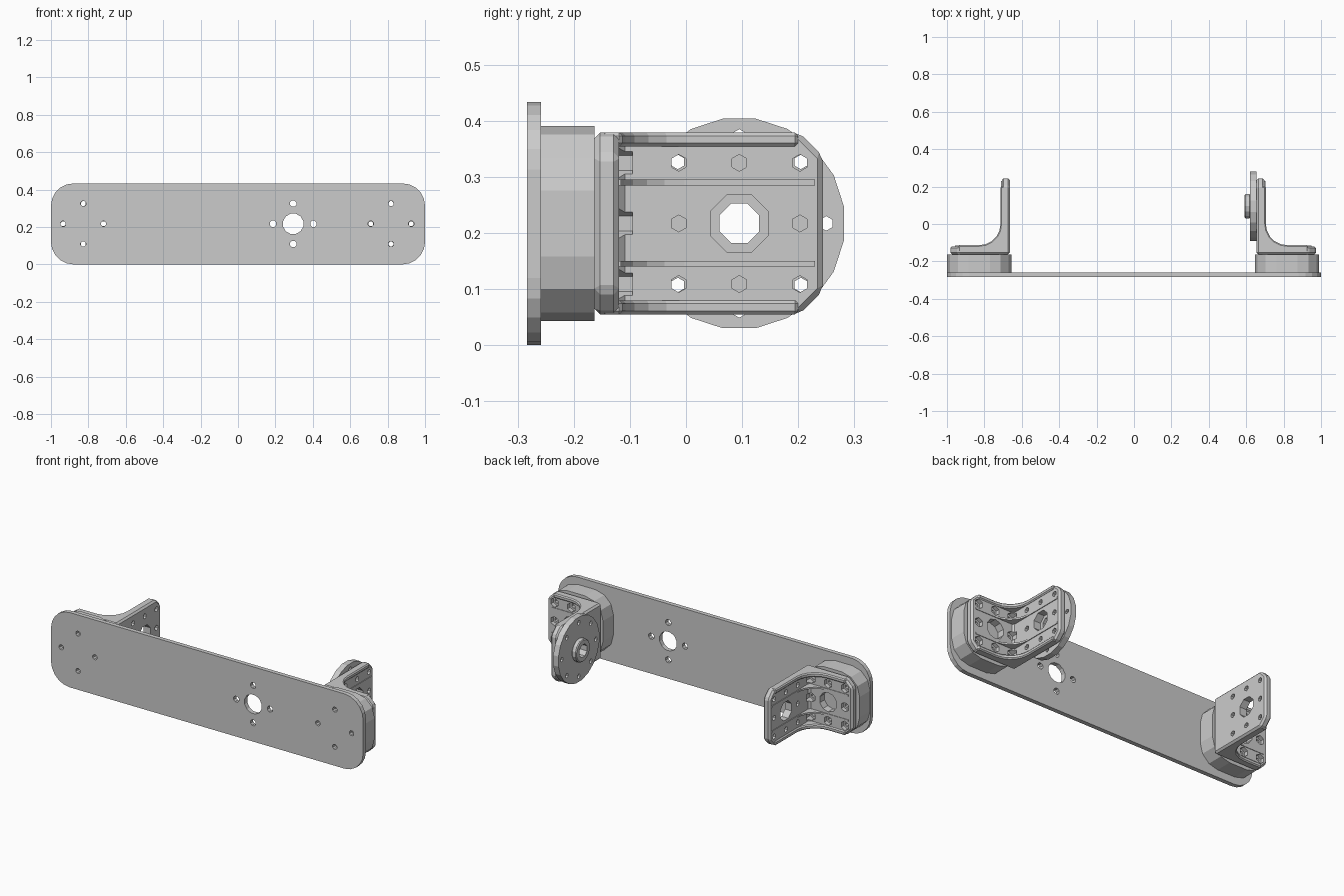
import bpy, bmesh, math

if "Cube" in bpy.data.objects:
    bpy.data.objects.remove(bpy.data.objects["Cube"])

ZC = 0.217       # height of the hole pattern centre
YC = 0.095       # depth of the wheel axis
P = 0.108        # hole spacing


def add_prism(bm, pts, axis, a, b):
    place = {'x': lambda p, t: (t, p[0], p[1]),
             'y': lambda p, t: (p[0], t, p[1]),
             'z': lambda p, t: (p[0], p[1], t)}[axis]
    f = bm.faces.new([bm.verts.new(place(p, a)) for p in pts])
    ext = bmesh.ops.extrude_face_region(bm, geom=[f])['geom']
    d = place((0, 0), b - a)
    bmesh.ops.translate(bm, vec=d, verts=[v for v in ext if isinstance(v, bmesh.types.BMVert)])


def finish(name, bm):
    bmesh.ops.recalc_face_normals(bm, faces=bm.faces)
    me = bpy.data.meshes.new(name)
    bm.to_mesh(me)
    bm.free()
    ob = bpy.data.objects.new(name, me)
    bpy.context.collection.objects.link(ob)
    return ob


def prisms(name, *parts):
    bm = bmesh.new()
    for part in parts:
        add_prism(bm, *part)
    return finish(name, bm)


def apply(ob, mod):
    bpy.context.view_layer.objects.active = ob
    bpy.ops.object.modifier_apply(modifier=mod.name)


def chamfer(ob, width):
    m = ob.modifiers.new('chamfer', 'BEVEL')
    m.width, m.segments = width, 1
    m.limit_method, m.angle_limit = 'ANGLE', math.radians(40)
    apply(ob, m)


def cut(ob, *parts):
    cutter = prisms('cutter', *parts)
    cutter.hide_render = True
    m = ob.modifiers.new('holes', 'BOOLEAN')
    m.operation, m.solver, m.object = 'DIFFERENCE', 'EXACT', cutter
    apply(ob, m)
    bpy.data.objects.remove(cutter)


def ngon(cx, cy, r, n):
    return [(cx + r * math.cos(2 * math.pi * (i + .5) / n),
             cy + r * math.sin(2 * math.pi * (i + .5) / n)) for i in range(n)]


def rounded(x0, x1, z0, z1, r, seg):
    pts = []
    for cx, cz, a0 in ((x1 - r, z1 - r, 0), (x0 + r, z1 - r, 90),
                       (x0 + r, z0 + r, 180), (x1 - r, z0 + r, 270)):
        for i in range(seg + 1):
            a = math.radians(a0 + 90 * i / seg)
            pts.append((cx + r * math.cos(a), cz + r * math.sin(a)))
    return pts


def cross(cx, d, r, n, a, b):
    return [(ngon(cx + dx, ZC + dz, r, n), 'y', a, b)
            for dx, dz in ((d, 0), (-d, 0), (0, d), (0, -d))]


CENTRES = (('left', -0.827, -1), ('right', 0.818, 1))

# long base plate
plate = prisms('base_plate', (rounded(-1, 1, 0, 0.433, 0.12, 5), 'y', -0.283, -0.258))
holes = [(ngon(0.295, ZC, 0.056, 12), 'y', -0.3, -0.2)] + cross(0.295, P, 0.018, 8, -0.3, -0.2)
for _, cx, s in CENTRES:
    holes += cross(cx, P, 0.015, 8, -0.3, -0.2)
cut(plate, *holes)


def bracket(side, cx, s):
    # spacer block
    spacer = prisms(side + '_spacer', (rounded(cx - .172, cx + .172, .043, .391, .115, 3),
                                       'y', -0.258, -0.163))
    cut(spacer, *cross(cx, P, 0.014, 8, -0.3, -0.1))

    X = lambda pts: [(cx + s * u, y) for u, y in pts]
    z0, z1 = 0.055, 0.379
    # L-shaped plate with clipped outer corners
    bm = bmesh.new()
    add_prism(bm, X([(-.163, -.163), (.155, -.163), (.155, -.119), (-.12, -.119),
                     (-.12, .244), (-.163, .244)]), 'z', z0, z1)

    def at_tip(e):
        a, b = (v.co for v in e.verts)
        same_z = abs(a.z - b.z) < 1e-4
        top = abs(a.y - .244) < 1e-4 and abs(b.y - .244) < 1e-4
        tip = all(abs(p.x - cx - s * .155) < 1e-4 for p in (a, b))
        return same_z and (top or tip)
    bmesh.ops.bevel(bm, geom=[e for e in bm.edges if at_tip(e)], offset=0.042,
                    offset_type='OFFSET', segments=1, profile=0.5, affect='EDGES')
    ob = finish(side + '_bracket', bm)
    chamfer(ob, 0.01)
    grid = [(i * P, ZC + j * P) for i in (-1, 0, 1) for j in (-1, 0, 1)]
    # hole grids in the upright and the flange
    xa, xb = cx - s * .25, cx - s * .05
    cut(ob, *[(ngon(YC + d, z, *((.056, 8) if (d, z) == (0, ZC) else (.015, 6))), 'x', xa, xb)
              for d, z in grid])
    cut(ob, *[(ngon(cx + s * d, z, *((.056, 10) if (d, z) == (0, ZC) else (.014, 8))),
               'y', -.2, -.1) for d, z in grid])
    # hexagonal nut pockets
    cut(ob, *[(ngon(cx + s * d, z, .027, 6), 'y', -.142, -.095)
              for d, z in grid if (d, z) != (0, ZC)])

    # curved side rims and thin ribs
    def rim(top, tip, h):
        arc = [(0.0 - .113 * math.sin(a), 0.0 - .113 * math.cos(a))
               for a in [math.radians(90 * i / 5) for i in range(6)]]
        arc = [(u + h, y + h) for u, y in arc]
        return X([(-.15, -.15), (tip, -.15), (tip, -.113 + h)] + arc
                 + [(-.113 + h, top), (-.15, top)])
    rims = prisms(side + '_rims', (rim(.2, .113, 0), 'z', z0, z0 + .025),
                  (rim(.2, .113, 0), 'z', z1 - .025, z1))
    chamfer(rims, 0.006)
    for z in (.145, .29):
        prisms(side + '_rib', (rim(.23, .13, -.003), 'z', z - .005, z + .005))


for side, cx, s in CENTRES:
    bracket(side, cx, s)

# round horn disc with raised hub on the right bracket
disc = prisms('horn_disc', (ngon(YC, ZC, 0.189, 20), 'x', 0.62, 0.654))
bores = [(ngon(YC, ZC, 0.038, 8), 'x', 0.5, 0.7)]
for i in range(8):
    a = math.pi * i / 4
    bores.append((ngon(YC + .155 * math.cos(a), ZC + .155 * math.sin(a), .013, 6), 'x', 0.6, 0.7))
cut(disc, *bores)
hub = prisms('horn_hub', (ngon(YC, ZC, 0.066, 14), 'x', 0.592, 0.622))
chamfer(hub, 0.005)
cut(hub, bores[0])
